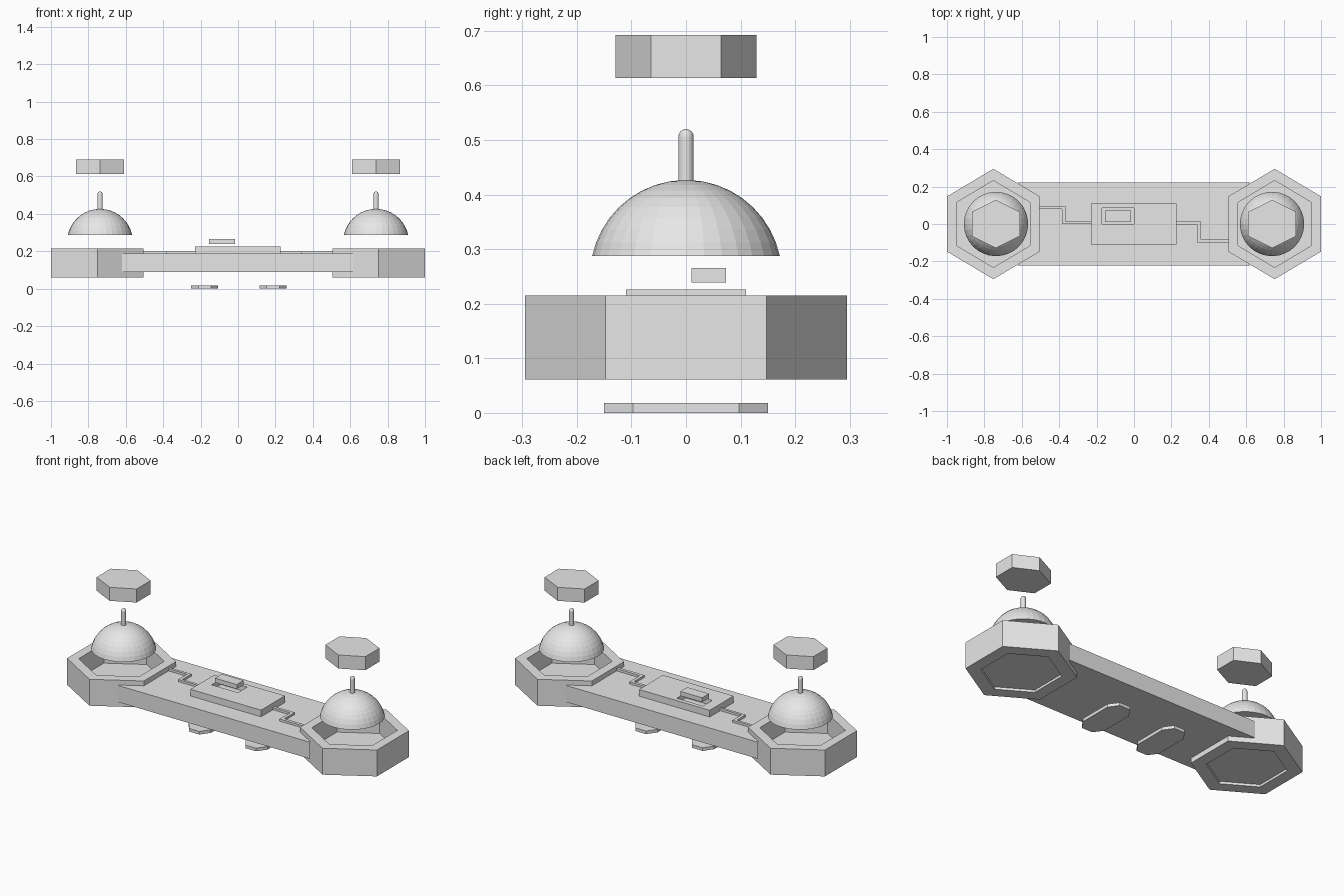
import bpy, bmesh
from math import sin, cos, pi, asin

cube = bpy.data.objects.get("Cube")
if cube:
    bpy.data.objects.remove(cube)

grey = bpy.data.materials.new("light_grey")
grey.use_nodes = True
colour = (0.8, 0.8, 0.8, 1)
grey.diffuse_color = colour
grey.node_tree.nodes["Principled BSDF"].inputs["Base Color"].default_value = colour


def ellipse(cx, rx, ry, n=6):
    """Polygon with corners on the y axis; rx is the half width of a hexagon."""
    k = 1 / cos(pi / 6) if n == 6 else 1
    return [(cx + rx * k * cos(pi / 2 + 2 * pi * i / n),
             ry * sin(pi / 2 + 2 * pi * i / n)) for i in range(n)]


def rect(x0, x1, y0, y1):
    return [(x0, y0), (x1, y0), (x1, y1), (x0, y1)]


def loft(name, *rings):
    """Skin a stack of (outline, z) rings and cap both ends."""
    bm = bmesh.new()
    loops = [[bm.verts.new((x, y, z)) for x, y in outline] for outline, z in rings]
    for a, b in zip(loops, loops[1:]):
        for i in range(len(a)):
            j = (i + 1) % len(a)
            bm.faces.new((a[i], a[j], b[j], b[i]))
    bm.faces.new(loops[0])
    bm.faces.new(loops[-1])
    bmesh.ops.recalc_face_normals(bm, faces=bm.faces)
    mesh = bpy.data.meshes.new(name)
    bm.to_mesh(mesh)
    bm.free()
    mesh.materials.append(grey)
    obj = bpy.data.objects.new(name, mesh)
    bpy.context.collection.objects.link(obj)
    return obj


def prism(name, outline, z0, z1):
    return loft(name, (outline, z0), (outline, z1))


# Connecting bar, its ends notched to stay inside the hexagon walls
half = [(0.62, -0.222), (0.53, -0.1), (0.53, 0.1), (0.62, 0.222)]
prism("connecting_bar", half + [(-x, -y) for x, y in half], 0.09, 0.187)

# Raised centre housing with a rectangular slot, and the button above it
slot = rect(-0.17, 0.0, 0.0, 0.085)
housing = rect(-0.23, 0.226, -0.11, 0.11)
loft("centre_housing", (slot, 0.195), (slot, 0.226), (housing, 0.226), (housing, 0.18))
prism("button", rect(-0.155, -0.015, 0.01, 0.073), 0.239, 0.265)

for side, s in (("left", 1), ("right", -1)):
    cx = 0.752 * s
    # Hexagonal tray: open well on top, shallow recess underneath
    outer = ellipse(cx, 0.248, 0.295)
    well = ellipse(cx, 0.195, 0.232)
    under = ellipse(cx, 0.18, 0.215)
    loft(side + "_tray", (well, 0.1), (well, 0.215), (outer, 0.215),
         (outer, 0.061), (under, 0.061), (under, 0.075))

    # Dome cut from a sphere
    dx = 0.738 * s
    radius, centre = 0.1757, 0.251
    low = asin((0.287 - centre) / radius)
    angles = [low + (pi / 2 - 0.03 - low) * i / 9 for i in range(10)]
    loft(side + "_dome", *[(ellipse(dx, radius * cos(a), radius * cos(a), 32),
                            centre + radius * sin(a)) for a in angles])

    # Pin with a rounded tip
    r = 0.014
    tip = [(ellipse(dx, r * cos(a), r * cos(a), 16), 0.506 + r * sin(a))
           for a in (0, 0.4, 0.8, 1.2, 1.5)]
    loft(side + "_pin", (ellipse(dx, r, r, 16), 0.42), *tip)

    # Floating hexagonal cap
    prism(side + "_cap", ellipse(dx, 0.129, 0.129), 0.613, 0.692)

    # Stepped raised track from the housing to the tray
    track = [(0.22, 0.015), (0.355, 0.015), (0.355, -0.08), (0.515, -0.08),
             (0.515, -0.098), (0.337, -0.098), (0.337, -0.002), (0.22, -0.002)]
    if s < 0:
        track = [(-x - 0.03 * (0.3 < x < 0.4), 0.012 - y * 0.85) for x, y in track]
    prism(side + "_track", track, 0.18, 0.2)

    # Eight-sided foot plate under the bar
    fx = 0.187 if s > 0 else -0.178
    quarter = [(0.072, 0.097), (0.034, 0.15)]
    plate = (quarter + [(-x, y) for x, y in reversed(quarter)]
             + [(-x, -y) for x, y in quarter] + [(x, -y) for x, y in reversed(quarter)])
    prism(side + "_foot_plate", [(fx + x, y) for x, y in plate], 0.0, 0.018)
